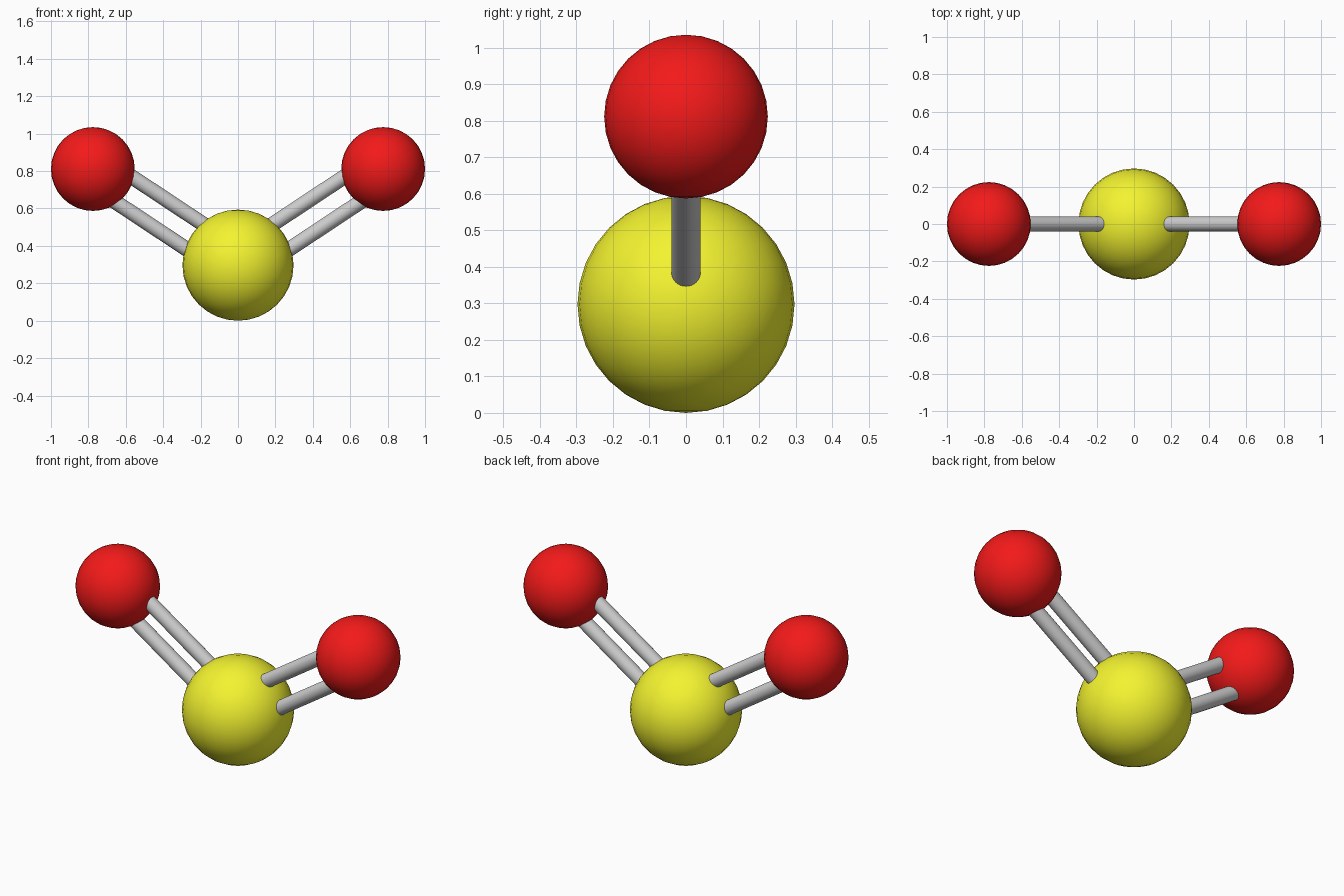
import bpy
from mathutils import Vector

if "Cube" in bpy.data.objects:
    bpy.data.objects.remove(bpy.data.objects["Cube"])

def material(name, color):
    m = bpy.data.materials.new(name)
    m.diffuse_color = color
    m.use_nodes = True
    m.node_tree.nodes["Principled BSDF"].inputs["Base Color"].default_value = m.diffuse_color
    return m

def atom(name, loc, radius, mat):
    bpy.ops.mesh.primitive_uv_sphere_add(segments=32, ring_count=16, radius=radius, location=loc)
    ob = bpy.context.object
    ob.name = name
    ob.data.materials.append(mat)
    bpy.ops.object.shade_smooth()

def rod(name, a, b, radius):
    d = b - a
    bpy.ops.mesh.primitive_cylinder_add(vertices=32, radius=radius, depth=d.length, location=(a + b) / 2)
    ob = bpy.context.object
    ob.name = name
    ob.rotation_euler = d.to_track_quat('Z', 'Y').to_euler()
    bpy.ops.object.shade_smooth_by_angle()

red = material("red", (0.9, 0.01, 0.01, 1))
yellow = material("yellow", (0.9, 0.9, 0.03, 1))

# Central atom
center = Vector((0, 0, 0.297))
atom("center_atom", center, 0.297, yellow)

# Outer atoms, each held by a double bond
for side, s in (("left", -1), ("right", 1)):
    outer = Vector((s * 0.776, 0, 0.811))
    atom(side + "_atom", outer, 0.224, red)
    d = (outer - center).normalized()
    offset = Vector((-d.z, 0, d.x)) * s * 0.08
    rod(side + "_upper_bond", center + offset, outer + offset, 0.04)
    rod(side + "_lower_bond", center - offset, outer - offset, 0.04)
